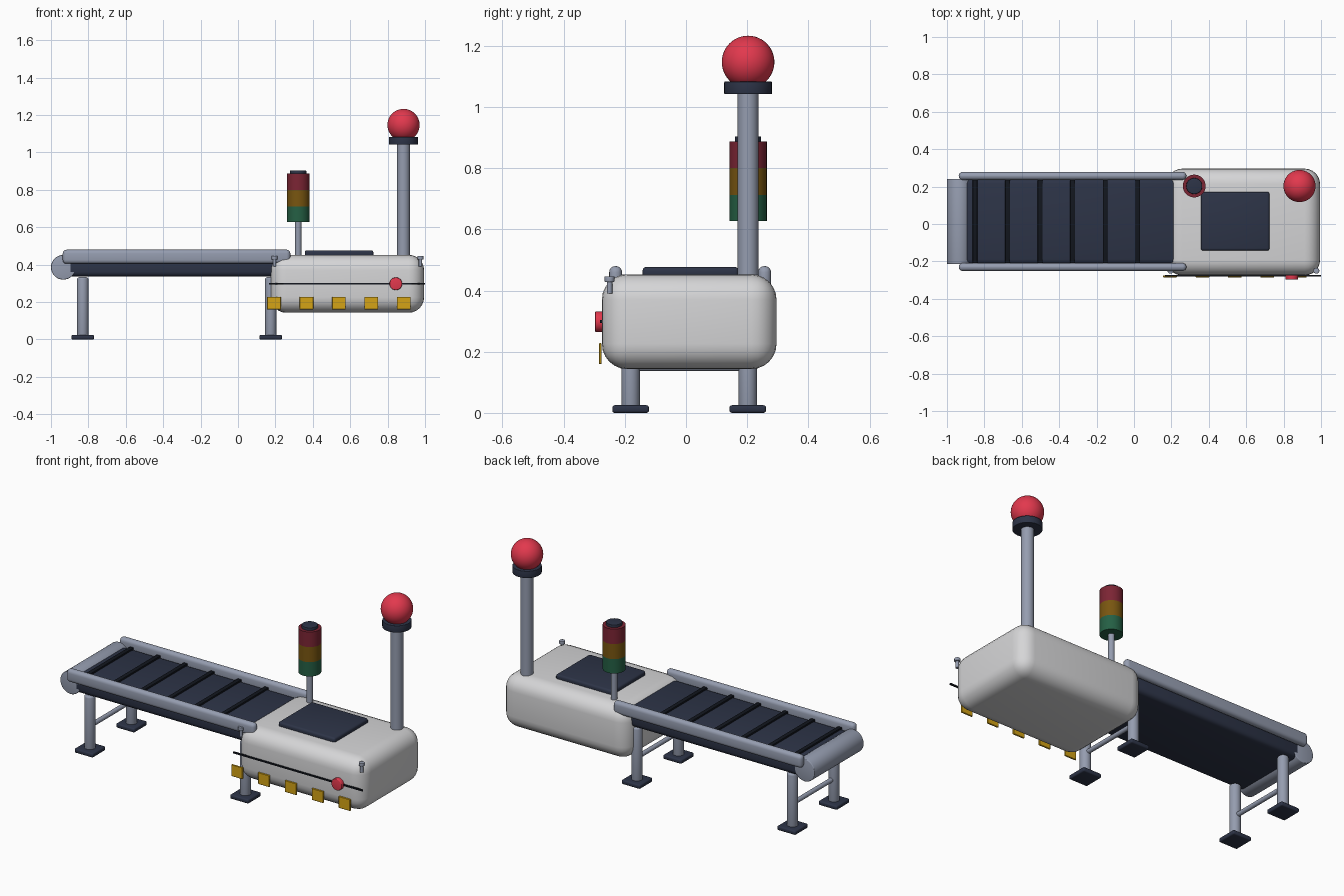
import bpy
import math
from mathutils import Vector

cube = bpy.data.objects.get("Cube")
if cube:
    bpy.data.objects.remove(cube, do_unlink=True)


def material(name, rgb):
    m = bpy.data.materials.new(name)
    m.use_nodes = True
    m.diffuse_color = (*rgb, 1)
    m.node_tree.nodes["Principled BSDF"].inputs["Base Color"].default_value = (*rgb, 1)
    return m


WHITE = material("housing white", (0.67, 0.67, 0.68))
METAL = material("blue grey metal", (0.30, 0.335, 0.43))
DARK = material("dark navy", (0.026, 0.034, 0.063))
BLACK = material("black", (0.006, 0.008, 0.013))
RED = material("signal red", (0.76, 0.04, 0.075))
YELLOW = material("warning yellow", (0.66, 0.37, 0.008))
LAMP_RED = material("lamp red", (0.20, 0.018, 0.034))
LAMP_AMBER = material("lamp amber", (0.19, 0.092, 0.005))
LAMP_GREEN = material("lamp green", (0.018, 0.115, 0.058))


def finish(name, mat, bevel=0, segments=3):
    """Name the active object, round its edges and shade it."""
    ob = bpy.context.object
    ob.name = ob.data.name = name
    ob.data.materials.append(mat)
    if bevel:
        mod = ob.modifiers.new("rounding", "BEVEL")
        mod.width, mod.segments = bevel, segments
        mod.limit_method, mod.angle_limit = "ANGLE", math.radians(40)
        bpy.ops.object.modifier_apply(modifier=mod.name)
    bpy.ops.object.shade_smooth_by_angle(angle=math.radians(35))
    return ob


def box(name, mat, lo, hi, bevel=0, segments=3):
    lo, hi = Vector(lo), Vector(hi)
    bpy.ops.mesh.primitive_cube_add(size=1, location=(lo + hi) / 2)
    bpy.context.object.scale = hi - lo
    bpy.ops.object.transform_apply(location=False, rotation=False, scale=True)
    return finish(name, mat, bevel, segments)


def rod(name, mat, start, end, radius, bevel=0, sides=32):
    start, end = Vector(start), Vector(end)
    axis = end - start
    bpy.ops.mesh.primitive_cylinder_add(
        vertices=sides, radius=radius, depth=axis.length,
        location=(start + end) / 2, rotation=axis.to_track_quat("Z", "Y").to_euler())
    return finish(name, mat, bevel)


# Machine housing with control panel
box("housing", WHITE, (0.175, -0.275, 0.143), (0.995, 0.296, 0.453), 0.083, 6)
box("control_panel", DARK, (0.357, -0.142, 0.44), (0.724, 0.172, 0.477), 0.012)

# Conveyor bed, cleats, side rails and end roller
FRONT, BACK = -0.209, 0.236
box("belt", DARK, (-0.92, FRONT - 0.005, 0.337), (0.24, BACK + 0.005, 0.437), 0.025)
for i in range(6):
    x = -0.85 + i * 0.174
    box(f"belt_cleat_{i + 1}", BLACK, (x - 0.013, FRONT, 0.43), (x + 0.013, BACK, 0.447), 0.004, 2)
for side, y in (("front", FRONT - 0.042), ("back", BACK)):
    box(f"{side}_rail", METAL, (-0.937, y, 0.405), (0.28, y + 0.042, 0.48), 0.02, 4)
rod("end_roller", METAL, (-0.934, -0.214, 0.386), (-0.934, 0.241, 0.386), 0.066, 0.004)

# Leg pairs with feet and cross bars
LEG_FRONT, LEG_BACK = -0.181, 0.202
for end, x in (("outer", -0.83), ("inner", 0.175)):
    for side, y in (("front", LEG_FRONT), ("back", LEG_BACK)):
        rod(f"{end}_{side}_leg", METAL, (x, y, 0.015), (x, y, 0.333), 0.03, 0.01)
        box(f"{end}_{side}_foot", DARK, (x - 0.06, y - 0.06, 0), (x + 0.06, y + 0.06, 0.025), 0.008)
    rod(f"{end}_cross_bar", METAL, (x, LEG_FRONT, 0.15), (x, LEG_BACK, 0.15), 0.013, sides=20)

# Beacon mast
MX, MY = 0.885, 0.203
rod("beacon_mast", METAL, (MX, MY, 0.42), (MX, MY, 1.05), 0.034)
rod("beacon_collar", DARK, (MX, MY, 1.042), (MX, MY, 1.083), 0.078, 0.003)
bpy.ops.mesh.primitive_uv_sphere_add(segments=40, ring_count=24, radius=0.086, location=(MX, MY, 1.147))
finish("beacon_ball", RED)

# Stacked signal lamps
SX, SY = 0.322, 0.203
rod("lamp_pole", METAL, (SX, SY, 0.42), (SX, SY, 0.64), 0.017, sides=20)
LEVELS = (0.628, 0.712, 0.80, 0.888)
for name, mat, low, high in zip(("green_lamp", "amber_lamp", "red_lamp"),
                                (LAMP_GREEN, LAMP_AMBER, LAMP_RED), LEVELS, LEVELS[1:]):
    rod(name, mat, (SX, SY, low), (SX, SY, high), 0.061)
rod("lamp_cap", DARK, (SX, SY, 0.88), (SX, SY, 0.904), 0.043, 0.003)

# Front trim line, stop button and warning plates
box("trim_line", BLACK, (0.165, -0.281, 0.294), (1.0, -0.273, 0.303))
rod("stop_button", RED, (0.844, -0.265, 0.298), (0.844, -0.297, 0.298), 0.034, 0.004)
for i in range(5):
    x = 0.192 + i * 0.1735
    box(f"warning_plate_{i + 1}", YELLOW, (x - 0.037, -0.285, 0.16), (x + 0.037, -0.2755, 0.228), 0.002, 1)

# Small corner bolts
for side, x in (("inner", 0.195), ("outer", 0.975)):
    rod(f"{side}_bolt_stem", METAL, (x, -0.25, 0.39), (x, -0.25, 0.435), 0.009, sides=12)
    rod(f"{side}_bolt_head", METAL, (x, -0.25, 0.428), (x, -0.25, 0.446), 0.016, 0.002, sides=16)
